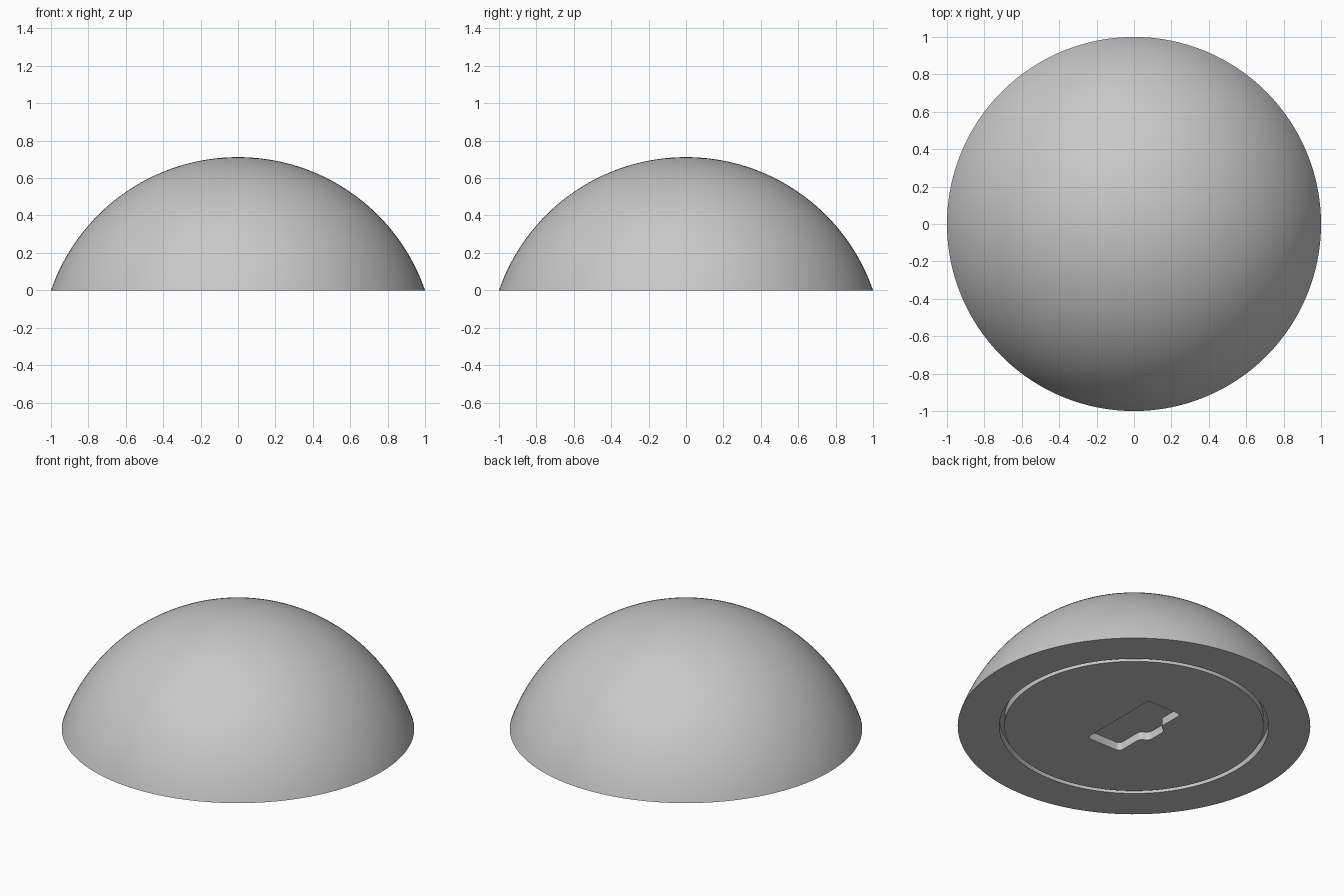
import bpy, bmesh, math
from mathutils import Vector

if "Cube" in bpy.data.objects:
    bpy.data.objects.remove(bpy.data.objects["Cube"])

HEIGHT = 0.712
RADIUS = (1 + HEIGHT ** 2) / (2 * HEIGHT)   # sphere through the rim and the top
SEGMENTS = 128
RINGS = 40
DEPTH = 0.05

grey = bpy.data.materials.new("plain_grey")
grey.use_nodes = True
colour = (0.58, 0.58, 0.58, 1)
grey.diffuse_color = colour
grey.node_tree.nodes["Principled BSDF"].inputs["Base Color"].default_value = colour


def make_object(name, bm):
    bmesh.ops.recalc_face_normals(bm, faces=bm.faces)
    mesh = bpy.data.meshes.new(name)
    bm.to_mesh(mesh)
    bm.free()
    mesh.materials.append(grey)
    obj = bpy.data.objects.new(name, mesh)
    bpy.context.collection.objects.link(obj)
    return obj


# Dome: lathed spherical cap with a ring groove in its flat underside
rim_angle = math.asin(1 / RADIUS)
profile = []
for i in range(RINGS + 1):
    a = rim_angle * i / RINGS
    profile.append((RADIUS * math.sin(a), HEIGHT - RADIUS + RADIUS * math.cos(a)))
profile[-1] = (1, 0)
profile += [(0.764, 0), (0.764, DEPTH), (0.735, DEPTH), (0.735, 0)]

bm = bmesh.new()
verts = [bm.verts.new((r, 0, z)) for r, z in profile]
edges = [bm.edges.new(pair) for pair in zip(verts, verts[1:])]
bmesh.ops.spin(bm, geom=verts + edges, cent=(0, 0, 0), axis=(0, 0, 1),
               angle=math.tau, steps=SEGMENTS)
bmesh.ops.remove_doubles(bm, verts=bm.verts, dist=0.0005)
bmesh.ops.holes_fill(bm, edges=[e for e in bm.edges if e.is_boundary], sides=0)
dome = make_object("dome", bm)

# Socket cutter: rounded rectangle with a key notch on one long side
outline = [(0.12, -0.27), (0.12, 0.27), (-0.12, 0.27), (-0.12, 0.09),
           (-0.17, 0.07), (-0.17, -0.07), (-0.12, -0.09), (-0.12, -0.27)]
bm = bmesh.new()
base = bm.faces.new([bm.verts.new((x, y, -0.1)) for x, y in outline])
extruded = bmesh.ops.extrude_face_region(bm, geom=[base])["geom"]
bmesh.ops.translate(bm, vec=Vector((0, 0, 0.1 + DEPTH)),
                    verts=[g for g in extruded if isinstance(g, bmesh.types.BMVert)])
upright = [e for e in bm.edges if abs(e.verts[0].co.z - e.verts[1].co.z) > 0.01]
bmesh.ops.bevel(bm, geom=upright, offset=0.025, offset_type='OFFSET',
                segments=5, profile=0.5, affect='EDGES', clamp_overlap=True)
cutter = make_object("socket_cutter", bm)
cutter.hide_render = True

# Sink the socket into the underside
cut = dome.modifiers.new("socket", 'BOOLEAN')
cut.operation = 'DIFFERENCE'
cut.solver = 'EXACT'
cut.object = cutter
bpy.ops.object.select_all(action='DESELECT')
dome.select_set(True)
bpy.context.view_layer.objects.active = dome
bpy.ops.object.modifier_apply(modifier=cut.name)
bpy.data.objects.remove(cutter)
bpy.ops.object.shade_smooth_by_angle(angle=math.radians(30))
